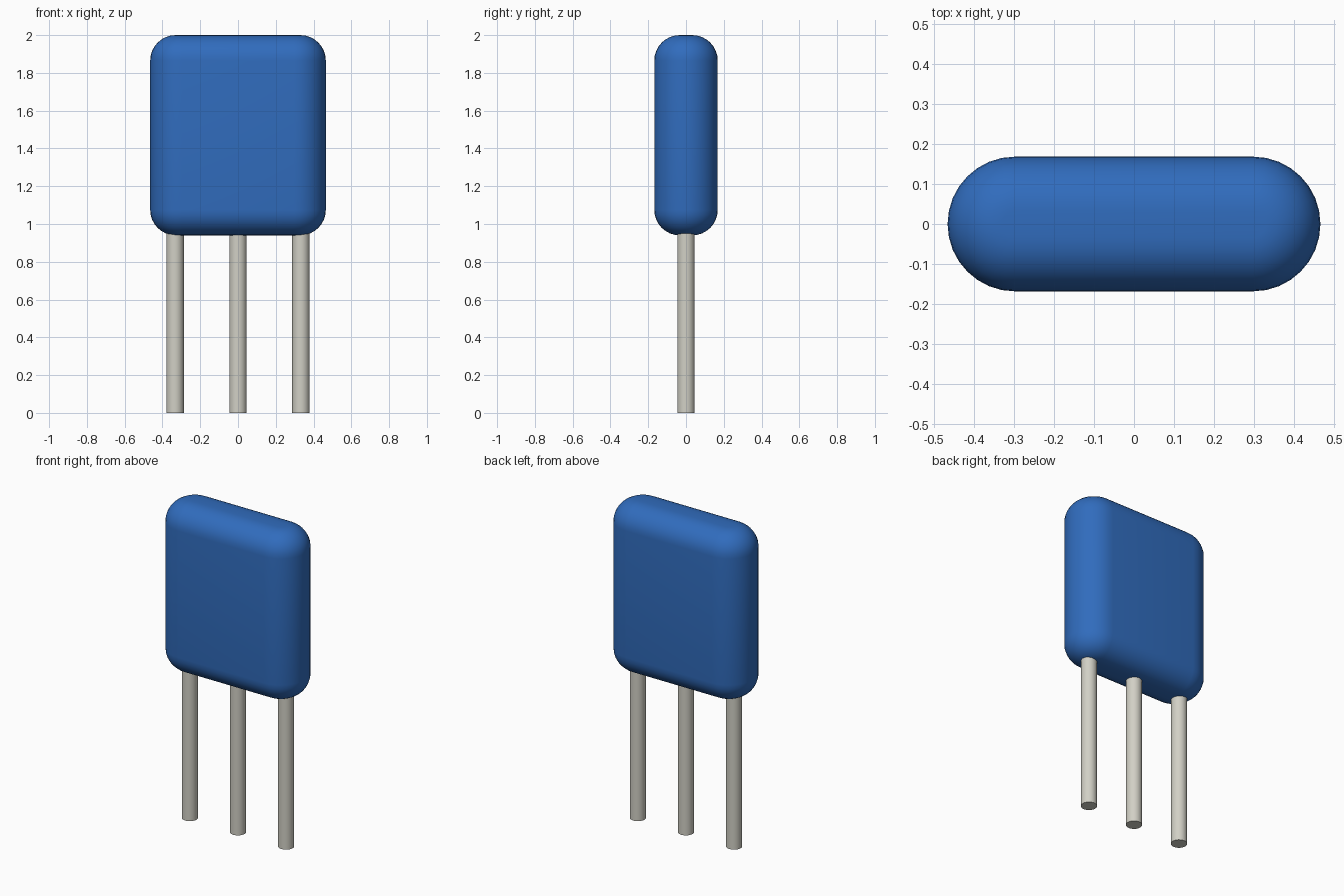
import bpy, bmesh, math

if "Cube" in bpy.data.objects:
    bpy.data.objects.remove(bpy.data.objects["Cube"], do_unlink=True)


def make_material(name, rgb):
    mat = bpy.data.materials.new(name)
    mat.use_nodes = True
    mat.diffuse_color = (*rgb, 1)
    mat.node_tree.nodes["Principled BSDF"].inputs["Base Color"].default_value = (*rgb, 1)
    return mat


blue = make_material("coating blue", (0.03, 0.15, 0.51))
metal = make_material("lead metal", (0.64, 0.63, 0.56))

# Body dimensions: rounded-end slab with softened top and bottom rims
HALF_X, HALF_Y = 0.465, 0.168
BOTTOM, TOP = 0.94, 2.0
FILLET = 0.135
STEPS = 8


def stadium(bm, radius, z):
    """Ring of verts around a slot outline with semicircular ends."""
    ring = []
    for side in (1, -1):
        for i in range(2 * STEPS + 1):
            a = math.pi * (i / (2 * STEPS) - 0.5)
            x = HALF_X - HALF_Y + radius * math.cos(a)
            ring.append(bm.verts.new((side * x, side * radius * math.sin(a), z)))
    return ring


def finish(bm, name, mat, angle):
    bmesh.ops.recalc_face_normals(bm, faces=bm.faces)
    mesh = bpy.data.meshes.new(name)
    bm.to_mesh(mesh)
    bm.free()
    mesh.materials.append(mat)
    obj = bpy.data.objects.new(name, mesh)
    bpy.context.collection.objects.link(obj)
    bpy.ops.object.select_all(action="DESELECT")
    obj.select_set(True)
    bpy.context.view_layer.objects.active = obj
    bpy.ops.object.shade_smooth_by_angle(angle=math.radians(angle))
    return obj


# Coated body: stack outline rings along a quarter-round profile at each rim
bm = bmesh.new()
quarter = [math.pi / 2 * i / STEPS for i in range(STEPS + 1)]
levels = [(HALF_Y - FILLET * (1 - math.sin(a)), BOTTOM + FILLET * (1 - math.cos(a)))
          for a in quarter]
levels += [(r, TOP + BOTTOM - z) for r, z in reversed(levels)]
rings = [stadium(bm, r, z) for r, z in levels]
for low, high in zip(rings, rings[1:]):
    for i in range(len(low)):
        j = (i + 1) % len(low)
        bm.faces.new((low[i], low[j], high[j], high[i]))
bm.faces.new(rings[0])
bm.faces.new(rings[-1])
finish(bm, "body", blue, 40)

# Three round leads, running slightly into the body
LEAD_RADIUS, LEAD_TOP = 0.046, 1.0
for name, x in (("right_lead", -0.333), ("middle_lead", 0), ("left_lead", 0.333)):
    bm = bmesh.new()
    bmesh.ops.create_cone(bm, cap_ends=True, segments=24, radius1=LEAD_RADIUS,
                          radius2=LEAD_RADIUS, depth=LEAD_TOP)
    lead = finish(bm, name, metal, 40)
    lead.location = (x, 0, LEAD_TOP / 2)
